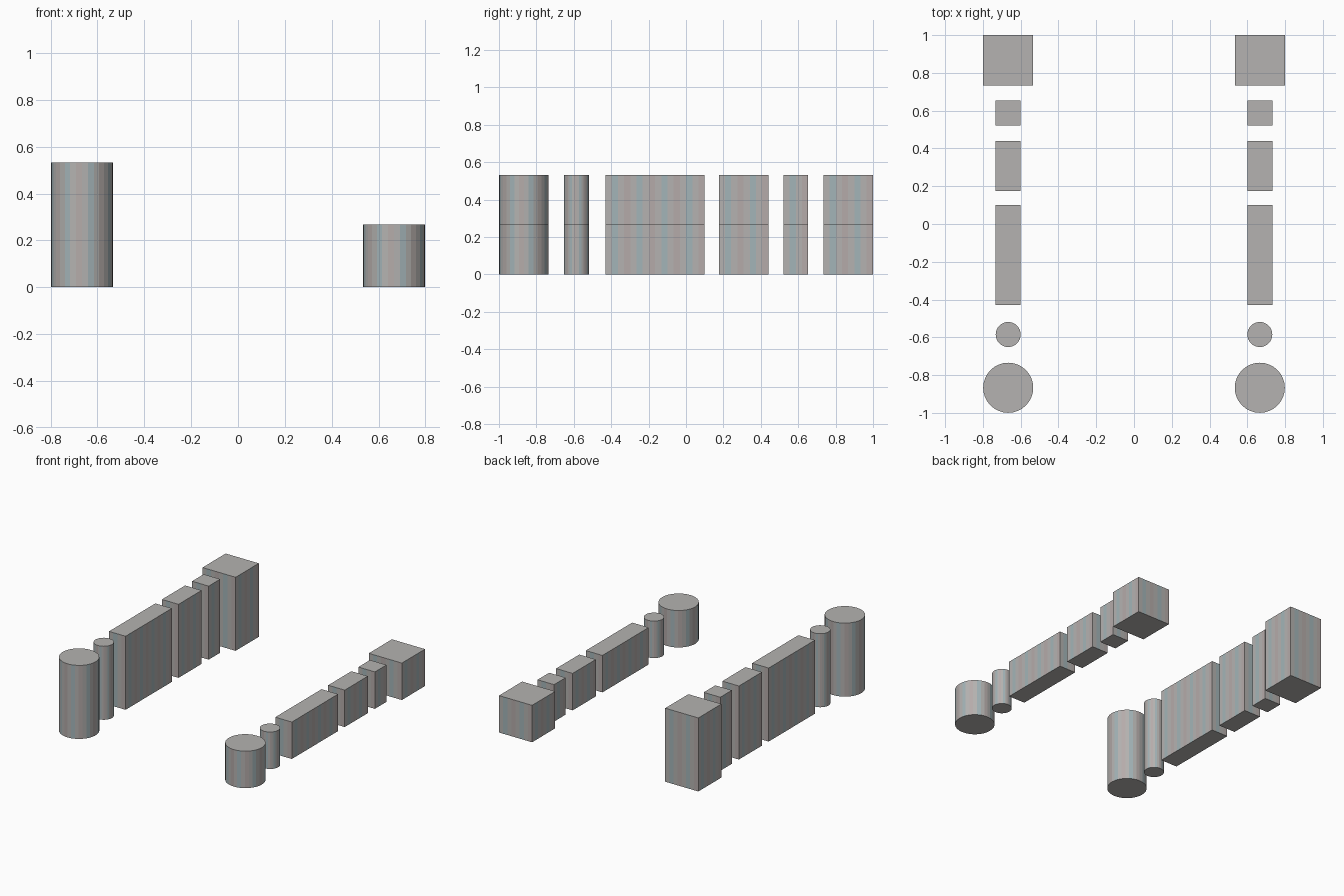
import bpy, bmesh, math

if "Cube" in bpy.data.objects:
    bpy.data.objects.remove(bpy.data.objects["Cube"])

U = 0.1325          # base module: the thin block width


def material(name, rgb):
    m = bpy.data.materials.new(name)
    m.diffuse_color = (*rgb, 1)
    m.use_nodes = True
    m.node_tree.nodes["Principled BSDF"].inputs["Base Color"].default_value = m.diffuse_color
    return m


MATS = [material("warm_grey", (0.46, 0.45, 0.44)),
        material("pale_teal", (0.37, 0.46, 0.48)),
        material("pale_rose", (0.46, 0.41, 0.40))]
STRIPES = (0, 1, 0, 2)   # repeating vertical strips around the sides


def box_outline(w, d):
    # rectangle outline, each edge divided into narrow strips
    c = [(-w/2, -d/2), (w/2, -d/2), (w/2, d/2), (-w/2, d/2)]
    pts = []
    for i in range(4):
        (ax, ay), (bx, by) = c[i], c[(i + 1) % 4]
        n = round(math.hypot(bx - ax, by - ay) / U * 4)
        pts += [(ax + (bx - ax)*k/n, ay + (by - ay)*k/n) for k in range(n)]
    return pts


def round_outline(w, d, n=32):
    return [(w/2*math.cos(2*math.pi*k/n), d/2*math.sin(2*math.pi*k/n))
            for k in range(n)]


def prism(name, outline, x, y, h):
    bm = bmesh.new()
    low = [bm.verts.new((px, py, 0)) for px, py in outline]
    top = [bm.verts.new((px, py, h)) for px, py in outline]
    bm.faces.new(low[::-1])
    bm.faces.new(top)
    n = len(outline)
    for i in range(n):
        j = (i + 1) % n
        f = bm.faces.new((low[i], low[j], top[j], top[i]))
        f.material_index = STRIPES[i % 4]
    me = bpy.data.meshes.new(name)
    bm.to_mesh(me)
    bm.free()
    for m in MATS:
        me.materials.append(m)
    ob = bpy.data.objects.new(name, me)
    ob.location = (x, y, 0)
    bpy.context.collection.objects.link(ob)


# name, outline type, width, depth, centre y
PARTS = [("square_pillar", box_outline, 2*U, 2*U, 0.867),
         ("small_post", box_outline, U, U, 0.587),
         ("short_wall", box_outline, U, 2*U, 0.308),
         ("long_wall", box_outline, U, 4*U, -0.165),
         ("thin_column", round_outline, U, U, -0.585),
         ("thick_column", round_outline, 2*U, 2*U, -0.867)]

# tall row on the left, half-height row on the right
for row, x, h in (("tall", -0.666, 4.02*U), ("low", 0.666, 2.02*U)):
    for name, shape, w, d, y in PARTS:
        prism(f"{row}_{name}", shape(w, d), x, y, h)
